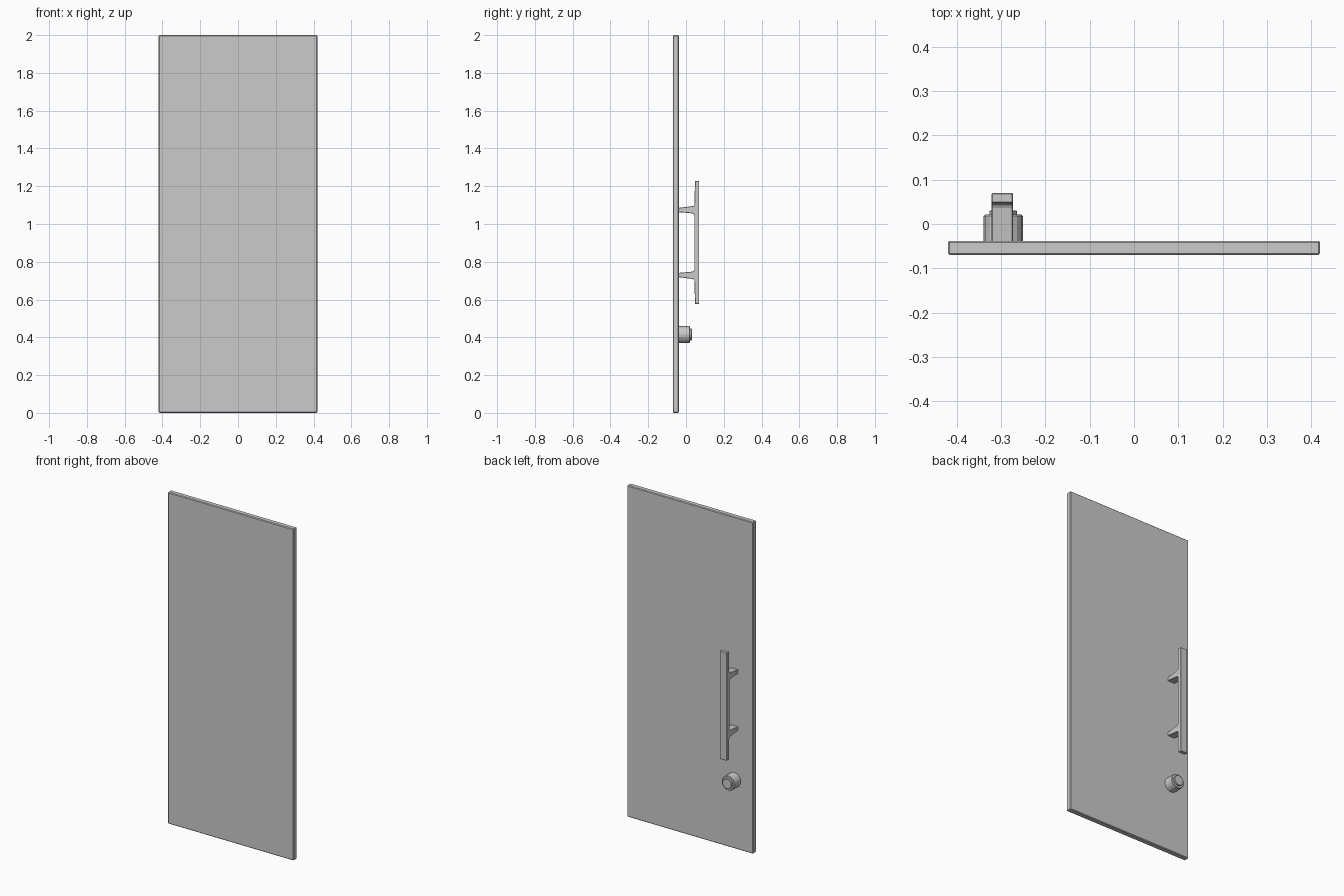
import bpy, bmesh, math
from mathutils import Matrix

if "Cube" in bpy.data.objects:
    bpy.data.objects.remove(bpy.data.objects["Cube"])


def finish(name, bm, bevel=0.0, segments=1):
    bmesh.ops.recalc_face_normals(bm, faces=bm.faces)
    mesh = bpy.data.meshes.new(name)
    bm.to_mesh(mesh)
    bm.free()
    obj = bpy.data.objects.new(name, mesh)
    bpy.context.collection.objects.link(obj)
    if bevel:
        mod = obj.modifiers.new("edge_bevel", 'BEVEL')
        mod.width = bevel
        mod.segments = segments
        mod.limit_method = 'ANGLE'
        mod.angle_limit = math.radians(50)
    return obj


def box(name, lo, hi, bevel):
    bm = bmesh.new()
    bmesh.ops.create_cube(bm, size=1)
    for v in bm.verts:
        v.co = [a + (c + 0.5) * (b - a) for a, b, c in zip(lo, hi, v.co)]
    return finish(name, bm, bevel)


def extrude_yz(name, profile, x0, x1, bevel):
    bm = bmesh.new()
    face = bm.faces.new([bm.verts.new((x0, y, z)) for y, z in profile])
    out = bmesh.ops.extrude_face_region(bm, geom=[face])
    for g in out["geom"]:
        if isinstance(g, bmesh.types.BMVert):
            g.co.x = x1
    return finish(name, bm, bevel)


def disc_y(name, x, z, radius, y0, y1, bevel, sides=16):
    bm = bmesh.new()
    bmesh.ops.create_cone(bm, cap_ends=True, segments=sides, radius1=radius,
                          radius2=radius, depth=y1 - y0)
    bm.transform(Matrix.Translation((x, (y0 + y1) / 2, z))
                 @ Matrix.Rotation(math.pi / 2, 4, 'X'))
    return finish(name, bm, bevel)


# Door panel
box("door_panel", (-0.42, -0.07, 0), (0.42, -0.038, 2), 0.004)

# Pull handle: upper half of the side outline, mirrored about its middle height
MID = 0.902
upper = [(0.07, 0.326), (0.048, 0.326), (0.044, 0.197), (0.036, 0.193),
         (-0.042, 0.183), (-0.042, 0.161), (0.036, 0.154), (0.044, 0.145)]
outline = [(y, MID + z) for y, z in upper]
outline += [(y, MID - z) for y, z in reversed(upper)]
extrude_yz("pull_handle", outline, -0.321, -0.273, 0.002)

# Lock: round housing with a smaller raised core
disc_y("lock_housing", -0.295, 0.415, 0.044, -0.042, 0.021, 0.003)
disc_y("lock_core", -0.295, 0.415, 0.031, 0.0, 0.031, 0.002)
